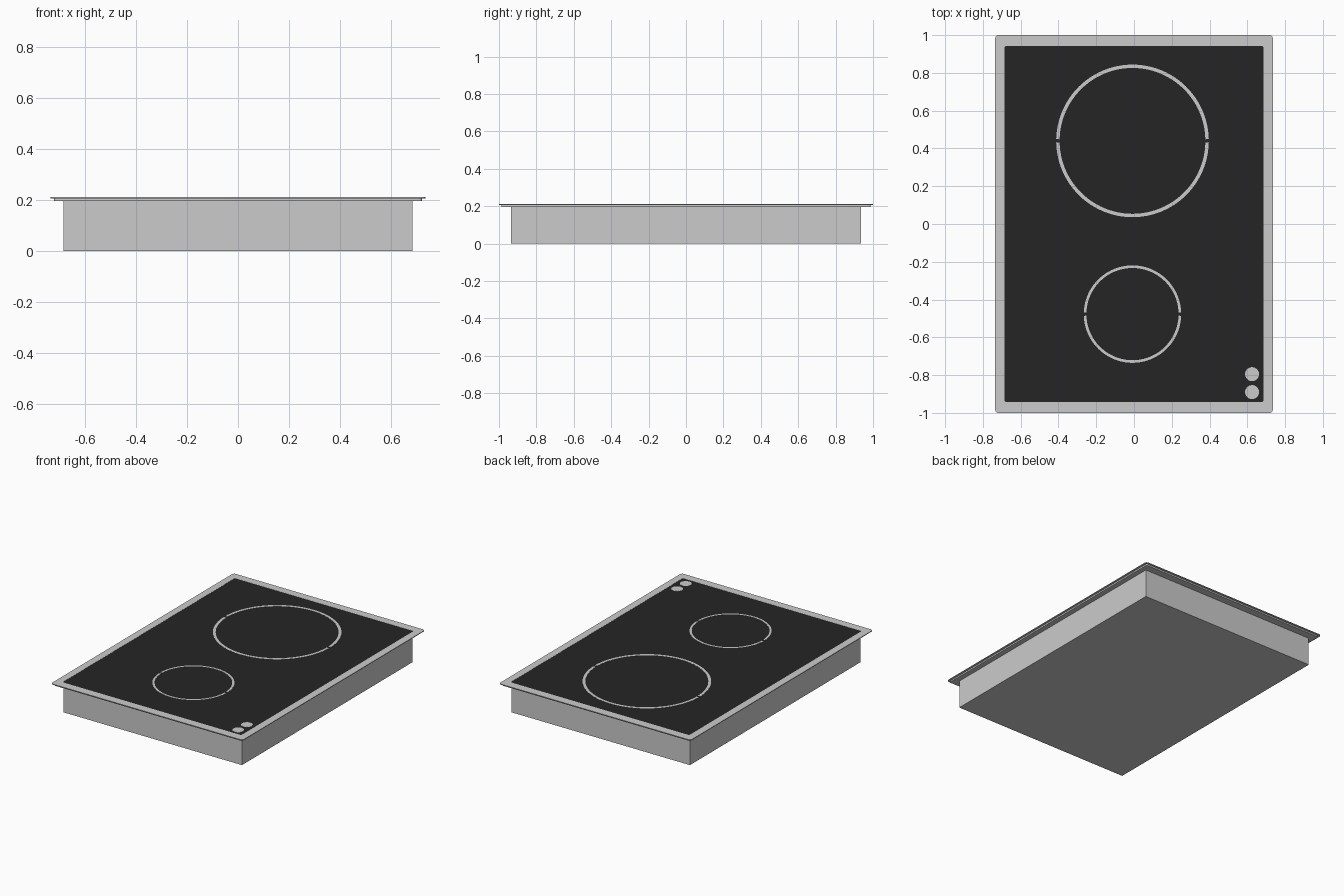
import bpy, bmesh
from math import cos, sin, pi, radians

if "Cube" in bpy.data.objects:
    bpy.data.objects.remove(bpy.data.objects["Cube"])

BODY_TOP, FLANGE_Z, TOP = 0.196, 0.206, 0.210


def finish(name, bm, mat=None, smooth=True):
    bmesh.ops.recalc_face_normals(bm, faces=bm.faces)
    me = bpy.data.meshes.new(name)
    bm.to_mesh(me)
    bm.free()
    ob = bpy.data.objects.new(name, me)
    bpy.context.collection.objects.link(ob)
    if mat:
        me.materials.append(mat)
    if smooth:
        bpy.ops.object.select_all(action='DESELECT')
        ob.select_set(True)
        bpy.context.view_layer.objects.active = ob
        bpy.ops.object.shade_smooth_by_angle(angle=radians(30))
    return ob


def rounded_rect(hx, hy, r, n=5):
    """Outline of a rectangle with rounded corners."""
    pts = []
    for i, (sx, sy) in enumerate([(1, 1), (-1, 1), (-1, -1), (1, -1)]):
        for k in range(n + 1):
            a = (i + k / n) * pi / 2
            pts.append((sx * (hx - r) + r * cos(a), sy * (hy - r) + r * sin(a)))
    return pts


def loft(bm, loops, closed=False, caps=True):
    """Join equally sized vertex loops given as (outline, z)."""
    rows = [[bm.verts.new((x, y, z)) for x, y in pts] for pts, z in loops]
    pairs = list(zip(rows, rows[1:])) + ([(rows[-1], rows[0])] if closed else [])
    for a, b in pairs:
        for i in range(len(a)):
            j = (i + 1) % len(a)
            bm.faces.new((a[i], a[j], b[j], b[i]))
    if caps and not closed:
        bm.faces.new(rows[0])
        bm.faces.new(rows[-1])


def burner_mark(name, cx, cy, r_out, r_in, gap, n=48):
    """Printed ring in two half arcs with small gaps left and right."""
    bm = bmesh.new()
    g = gap / r_out
    for start in (0, pi):
        prev = None
        for k in range(n + 1):
            a = start + g + (pi - 2 * g) * k / n
            cur = [bm.verts.new((cx + r * cos(a), cy + r * sin(a), z))
                   for r, z in ((r_in, TOP - 0.002), (r_in, TOP + 0.001),
                                (r_out, TOP + 0.001), (r_out, TOP - 0.002))]
            if prev:
                for i in range(4):
                    j = (i + 1) % 4
                    bm.faces.new((prev[i], prev[j], cur[j], cur[i]))
            else:
                bm.faces.new(cur)
            prev = cur
        bm.faces.new(prev)
    finish(name, bm)


black = bpy.data.materials.new("black_glass")
black.diffuse_color = (0.018, 0.018, 0.018, 1)
black.use_nodes = True
black.node_tree.nodes["Principled BSDF"].inputs["Base Color"].default_value = black.diffuse_color

# Housing below the worktop
bm = bmesh.new()
box = [(0.685, 0.935), (-0.685, 0.935), (-0.685, -0.935), (0.685, -0.935)]
loft(bm, [(box, 0), (box, BODY_TOP + 0.004)])
finish("housing", bm, smooth=False)

# Frame: thin flange on a slightly smaller seal, open in the middle
bm = bmesh.new()
seal = rounded_rect(0.722, 0.987, 0.012)
flange = rounded_rect(0.735, 1.0, 0.018)
opening = rounded_rect(0.685, 0.943, 0.01)
inner = rounded_rect(0.66, 0.91, 0.01)
loft(bm, [(inner, BODY_TOP), (seal, BODY_TOP), (seal, FLANGE_Z), (flange, FLANGE_Z),
          (flange, TOP + 0.001), (opening, TOP + 0.001), (opening, BODY_TOP + 0.006),
          (inner, BODY_TOP + 0.006)], closed=True)
finish("frame", bm)

# Glass panel set into the frame
bm = bmesh.new()
loft(bm, [(opening, BODY_TOP + 0.007), (opening, TOP)])
finish("glass_panel", bm, black)

# Cooking zones
burner_mark("large_zone_ring", -0.008, 0.44, 0.404, 0.386, 0.009)
burner_mark("small_zone_ring", -0.008, -0.477, 0.258, 0.244, 0.009)

# Round touch controls
for i, y in enumerate((-0.795, -0.89)):
    bm = bmesh.new()
    disc = [(0.625 + 0.037 * cos(k * pi / 20), y + 0.037 * sin(k * pi / 20)) for k in range(40)]
    loft(bm, [(disc, TOP - 0.002), (disc, TOP + 0.001)])
    finish(f"control_disc_{i + 1}", bm)
